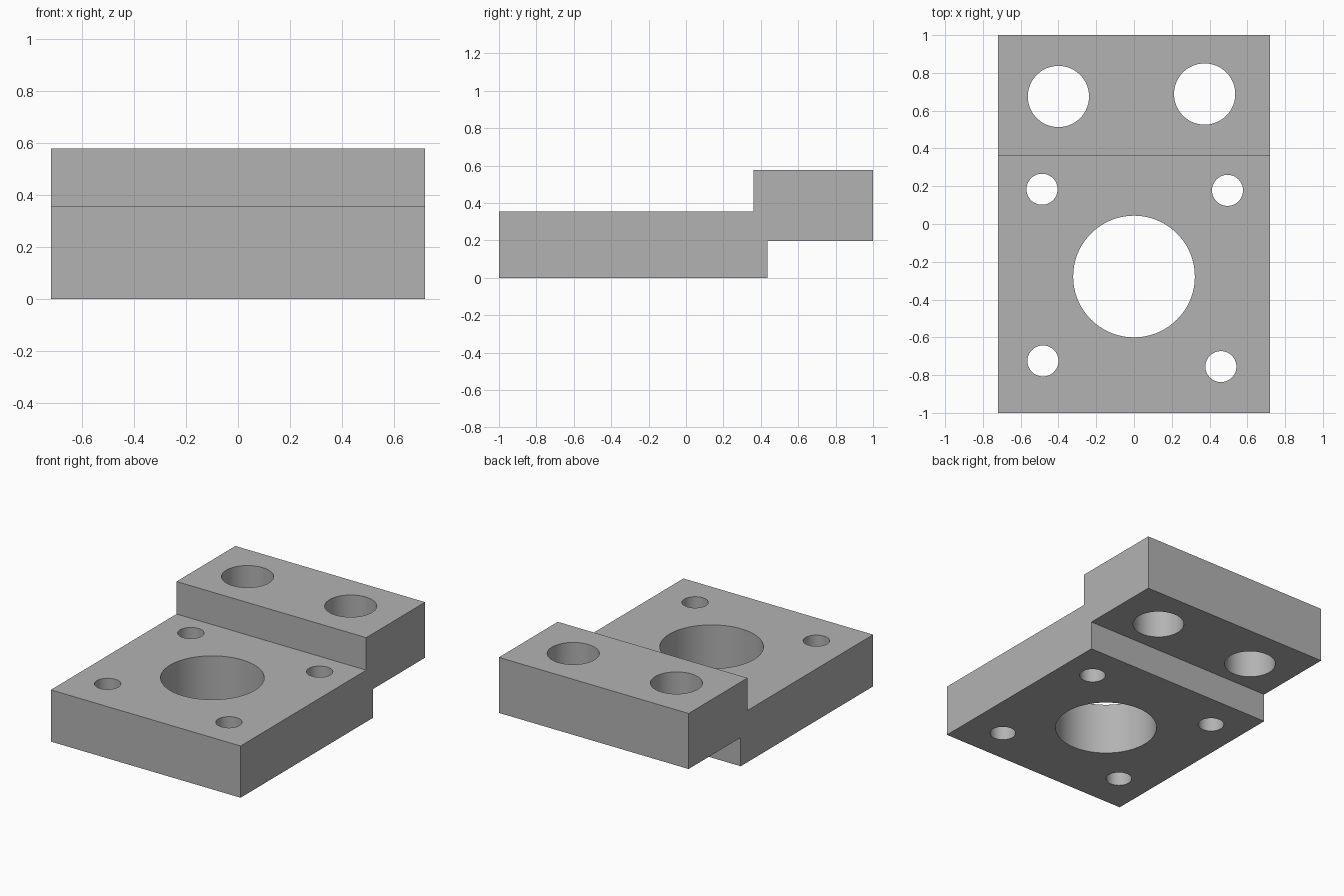
import bpy, bmesh
from mathutils import Matrix

cube = bpy.data.objects.get("Cube")
if cube:
    bpy.data.objects.remove(cube, do_unlink=True)

HALF_WIDTH = 0.72
# Stepped side outline as (y, z)
PROFILE = [(-1, 0), (0.435, 0), (0.435, 0.197), (1, 0.197),
           (1, 0.578), (0.362, 0.578), (0.362, 0.355), (-1, 0.355)]
# Through holes as (x, y, radius)
HOLES = [(0, -0.278, 0.322),
         (-0.4, 0.675, 0.162), (0.374, 0.688, 0.162),
         (-0.487, 0.184, 0.082), (0.495, 0.178, 0.082),
         (-0.482, -0.725, 0.082), (0.46, -0.755, 0.082)]

metal = bpy.data.materials.new("plain grey")
metal.use_nodes = True
grey = (0.45, 0.45, 0.45, 1)
metal.diffuse_color = grey
metal.node_tree.nodes["Principled BSDF"].inputs["Base Color"].default_value = grey


def make_object(name, bm):
    bmesh.ops.recalc_face_normals(bm, faces=bm.faces)
    mesh = bpy.data.meshes.new(name)
    bm.to_mesh(mesh)
    bm.free()
    mesh.materials.append(metal)
    obj = bpy.data.objects.new(name, mesh)
    bpy.context.collection.objects.link(obj)
    return obj


# Stepped block, extruded across the width
bm = bmesh.new()
side = bm.faces.new([bm.verts.new((-HALF_WIDTH, y, z)) for y, z in PROFILE])
grown = bmesh.ops.extrude_face_region(bm, geom=[side])["geom"]
bmesh.ops.translate(bm, vec=(2 * HALF_WIDTH, 0, 0),
                    verts=[v for v in grown if isinstance(v, bmesh.types.BMVert)])
block = make_object("stepped_mounting_block", bm)

# Cylinders that drill the holes
bm = bmesh.new()
for x, y, radius in HOLES:
    bmesh.ops.create_cone(bm, cap_ends=True, segments=96, radius1=radius,
                          radius2=radius, depth=2, matrix=Matrix.Translation((x, y, 0.3)))
drills = make_object("hole_cutters", bm)
drills.hide_render = True

# Drill, then remove the cutters
cut = block.modifiers.new("holes", 'BOOLEAN')
cut.object = drills
cut.operation = 'DIFFERENCE'
cut.solver = 'EXACT'
bpy.ops.object.select_all(action='DESELECT')
block.select_set(True)
bpy.context.view_layer.objects.active = block
bpy.ops.object.modifier_apply(modifier=cut.name)
bpy.data.objects.remove(drills, do_unlink=True)

# Smooth hole walls, sharp edges elsewhere
bpy.ops.object.shade_smooth_by_angle(angle=0.5)
